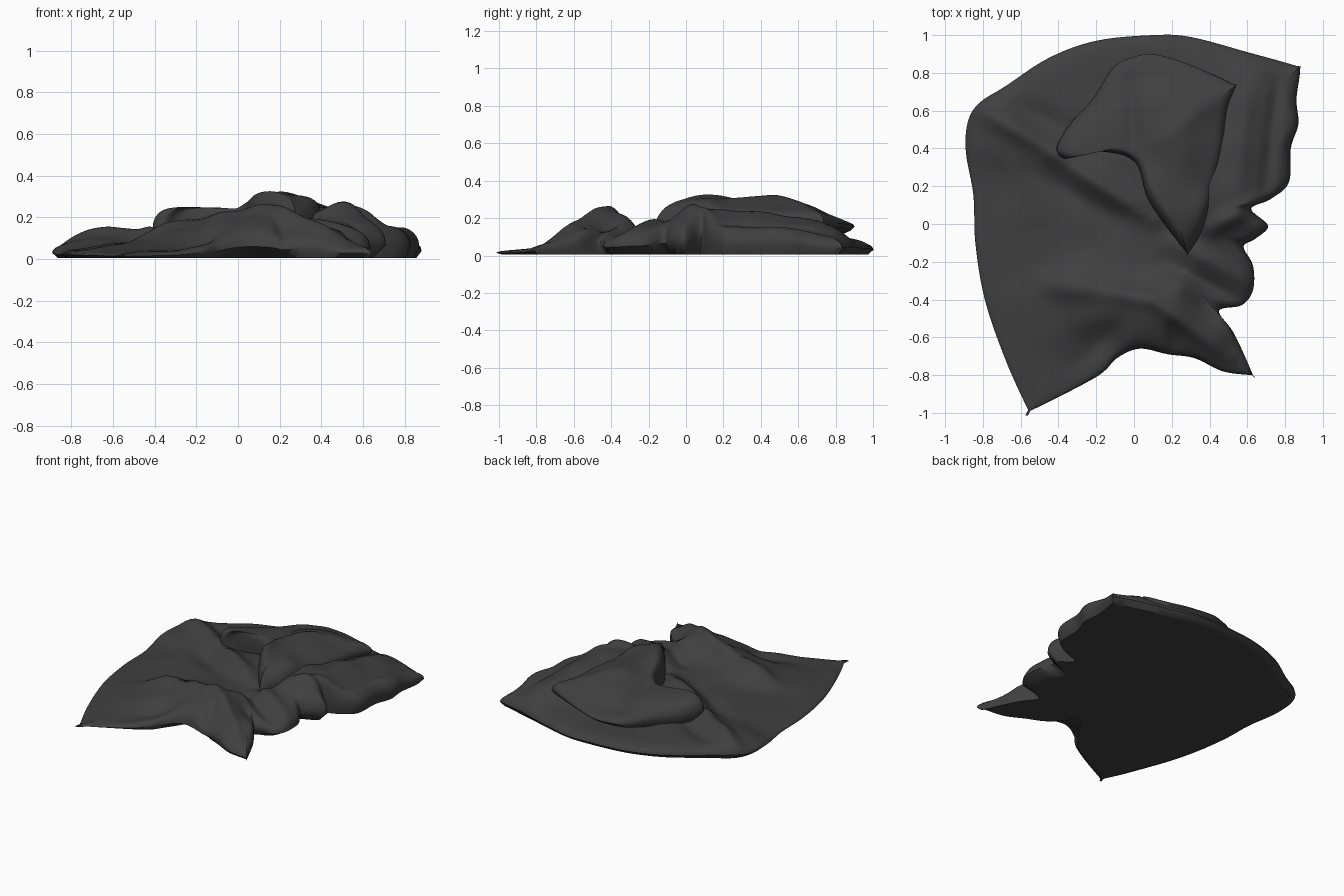
import bpy, math
from mathutils import Vector


def smooth_loop(pts, sub=6):
    """Closed Catmull-Rom curve through the outline points."""
    out, n = [], len(pts)
    for i in range(n):
        a, b, c, d = (Vector(pts[(i + k) % n]) for k in (-1, 0, 1, 2))
        for s in range(sub):
            t = s / sub
            out.append(0.5 * (2 * b + (c - a) * t + (2 * a - 5 * b + 4 * c - d) * t * t
                              + (3 * b - a - 3 * c + d) * t ** 3))
    return out


def blend(controls, x, y, sigma):
    """Smoothly blended height of the scattered control points."""
    num = den = 1e-12
    for cx, cy, h in controls:
        d2 = (x - cx) ** 2 + (y - cy) ** 2
        w = math.exp(-d2 / (2 * sigma * sigma)) + 1e-4 / (0.05 + d2)
        num += w * h
        den += w
    return num / den


def creases(folds, x, y):
    """Ridges (+) and valleys (-) along line segments, tapering to the ends."""
    z = 0
    for x1, y1, x2, y2, h, w in folds:
        dx, dy = x2 - x1, y2 - y1
        t = ((x - x1) * dx + (y - y1) * dy) / (dx * dx + dy * dy)
        u = max(0, min(1, t))
        d = math.hypot(x - x1 - u * dx, y - y1 - u * dy)
        z += h * math.exp(-(d / w) ** 2) * (0.6 + 0.4 * math.sin(math.pi * u))
    return z


def sheet(name, outline, centre, height, floor, power, inset):
    """Closed draped cloth: top rings, rolled hem, underside rings."""
    loop = smooth_loop(outline)
    n, c = len(loop), Vector(centre)
    top = [1 - (1 - i / 44) ** 1.35 for i in range(1, 45)]
    verts = [(c.x, c.y, height(c.x, c.y))]
    for t in top:
        for p in loop:
            q = c + (p - c) * t
            f = floor(q.x, q.y)
            h = max(height(q.x, q.y), f + 0.012)
            edge = (1 - t ** power) ** 0.5
            mid = f + (h - f) * 0.35
            verts.append((q.x, q.y, mid + (h - mid) * edge))
    for t in (1.0, 0.97, 0.8, 0.5, 0.2):
        for p in loop:
            k = t * (1 - inset(p.x, p.y))
            q = c + (p - c) * k
            verts.append((q.x, q.y, floor(q.x, q.y)))
    verts.append((c.x, c.y, floor(c.x, c.y)))
    rings, last = len(top) + 5, len(verts) - 1
    faces = []
    for j in range(n):
        k = (j + 1) % n
        faces.append((0, 1 + j, 1 + k))
        for r in range(rings - 1):
            a, b = 1 + r * n, 1 + (r + 1) * n
            faces.append((a + j, b + j, b + k, a + k))
        e = 1 + (rings - 1) * n
        faces.append((e + j, last, e + k))
    me = bpy.data.meshes.new(name)
    me.from_pydata(verts, [], faces)
    ob = bpy.data.objects.new(name, me)
    bpy.context.collection.objects.link(ob)
    mat = bpy.data.materials.get("dark_cloth") or bpy.data.materials.new("dark_cloth")
    mat.diffuse_color = (0.05, 0.05, 0.05, 1)
    me.materials.append(mat)
    bpy.ops.object.select_all(action='DESELECT')
    ob.select_set(True)
    bpy.context.view_layer.objects.active = ob
    bpy.ops.object.shade_smooth_by_angle(angle=math.radians(50))
    return ob


# Main spread of cloth lying on the ground (outline runs counter-clockwise)
cloth_outline = [
    (0.88, 0.82), (0.86, 0.66), (0.87, 0.53), (0.83, 0.4), (0.82, 0.22), (0.72, 0.13),
    (0.62, 0.08), (0.71, -0.01), (0.64, -0.08), (0.58, -0.12), (0.63, -0.22), (0.63, -0.35),
    (0.57, -0.43), (0.45, -0.46), (0.53, -0.58), (0.63, -0.80), (0.62, -0.80), (0.47, -0.78),
    (0.32, -0.71), (0.18, -0.69), (0.03, -0.66), (-0.09, -0.71), (-0.2, -0.81), (-0.55, -0.99),
    (-0.56, -0.985), (-0.68, -0.72), (-0.79, -0.4), (-0.84, -0.1), (-0.85, 0.15), (-0.89, 0.38),
    (-0.88, 0.54), (-0.82, 0.64), (-0.68, 0.73), (-0.45, 0.88), (-0.2, 0.97), (0.1, 1.0),
    (0.3, 0.99), (0.6, 0.91), (0.85, 0.84)]
cloth_heights = [
    (-0.55, -0.98, 0.03), (-0.4, -0.8, 0.04), (-0.65, -0.6, 0.04), (-0.75, -0.2, 0.05),
    (-0.5, -0.5, 0.08), (-0.5, -0.1, 0.07), (-0.8, 0.2, 0.05), (-0.5, 0.15, 0.08),
    (-0.72, 0.52, 0.12), (-0.85, 0.5, 0.07), (-0.55, 0.4, 0.10), (-0.55, 0.7, 0.09),
    (-0.2, 0.9, 0.08), (0.1, 0.95, 0.08), (0.5, 0.88, 0.10), (0.82, 0.8, 0.10),
    (0.65, 0.7, 0.18), (0.78, 0.5, 0.17), (0.65, 0.3, 0.22), (0.78, 0.28, 0.15),
    (0.52, 0.05, 0.26), (0.66, -0.02, 0.17), (0.45, -0.12, 0.18), (-0.1, 0.2, 0.13),
    (-0.2, 0.0, 0.09), (0.1, -0.12, 0.10), (0.5, -0.25, 0.14), (0.55, -0.35, 0.11),
    (-0.25, -0.4, 0.15), (0.0, -0.43, 0.23), (0.2, -0.45, 0.25), (0.4, -0.5, 0.17),
    (0.05, -0.62, 0.16), (0.3, -0.65, 0.12), (0.55, -0.74, 0.07), (-0.2, -0.68, 0.08),
    (0.0, -0.22, 0.11), (-0.3, 0.5, 0.10)]
cloth_folds = [
    (-0.8, 0.6, -0.42, 0.38, 0.05, 0.06), (-0.42, 0.36, 0.1, 0.03, 0.05, 0.06),
    (-0.55, 0.28, -0.1, 0.02, -0.02, 0.06), (-0.45, -0.32, -0.1, -0.36, 0.04, 0.06),
    (-0.1, -0.36, 0.1, -0.4, 0.03, 0.05), (0.1, -0.4, 0.5, -0.7, 0.04, 0.05),
    (-0.05, -0.5, -0.3, -0.75, -0.03, 0.07), (0.2, -0.55, 0.22, -0.7, -0.03, 0.03),
    (0.3, -0.38, 0.45, -0.48, -0.04, 0.05), (0.2, -0.1, 0.6, -0.3, 0.03, 0.05),
    (0.15, -0.2, 0.55, -0.4, -0.03, 0.04), (0.6, 0.8, 0.55, 0.2, 0.03, 0.06),
    (0.76, 0.75, 0.7, 0.2, -0.03, 0.04), (0.42, -0.02, 0.62, 0.1, 0.05, 0.05),
    (-0.6, 0.62, -0.35, 0.5, -0.03, 0.05)]
sheet("spread_cloth", cloth_outline, (0.0, 0.05),
      lambda x, y: blend(cloth_heights, x, y, 0.1) + creases(cloth_folds, x, y),
      lambda x, y: 0.005, 14,
      # hem lifts off the ground under the front arch and right-hand tip
      lambda x, y: 0.03 + 0.22 * math.exp(-((x - 0.07) / 0.13) ** 2 - ((y + 0.67) / 0.2) ** 2)
      + 0.12 * math.exp(-((x - 0.6) / 0.15) ** 2 - ((y + 0.15) / 0.3) ** 2))

# Corner folded back over the top
flap_outline = [
    (0.54, 0.735), (0.535, 0.72), (0.49, 0.6), (0.47, 0.4), (0.42, 0.15), (0.37, -0.02),
    (0.29, -0.155), (0.27, -0.14), (0.16, 0.0), (0.07, 0.14), (0.03, 0.28), (-0.01, 0.34),
    (-0.1, 0.375), (-0.28, 0.385), (-0.36, 0.345), (-0.41, 0.4), (-0.34, 0.53), (-0.22, 0.66),
    (-0.11, 0.83), (0.0, 0.885), (0.1, 0.9), (0.25, 0.86), (0.4, 0.8), (0.53, 0.74)]
flap_heights = [
    (0.1, 0.88, 0.18), (0.3, 0.82, 0.20), (0.53, 0.73, 0.23), (0.25, 0.62, 0.29),
    (0.22, 0.4, 0.34), (0.02, 0.36, 0.24), (0.0, 0.6, 0.25), (-0.3, 0.42, 0.27),
    (-0.28, 0.55, 0.19), (-0.1, 0.75, 0.18), (-0.15, 0.45, 0.25), (0.42, 0.3, 0.25),
    (0.46, 0.5, 0.24), (0.28, 0.0, 0.32), (0.28, -0.13, 0.24), (0.14, 0.2, 0.31)]
flap_folds = [(0.0, 0.38, -0.02, 0.75, -0.02, 0.04), (0.08, 0.4, 0.5, 0.72, 0.015, 0.06),
              (0.02, 0.35, 0.25, -0.1, 0.02, 0.05)]
sheet("folded_flap", flap_outline, (0.13, 0.45),
      lambda x, y: blend(flap_heights, x, y, 0.1) + creases(flap_folds, x, y),
      lambda x, y: 0.09 + 0.06 * max(0, min(1, (x + y - 0.5) / 0.6)), 12,
      lambda x, y: 0.04)
